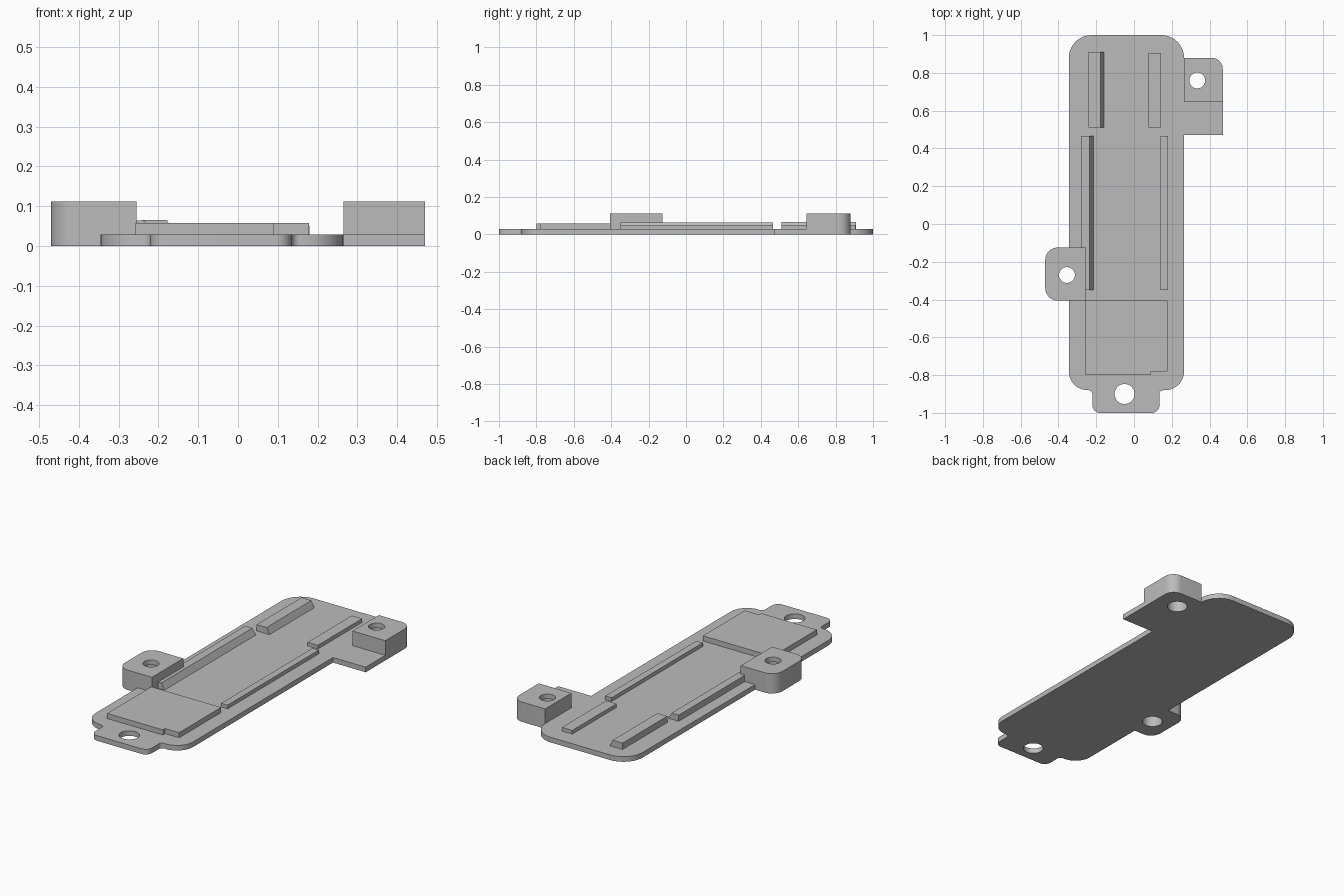
import bpy
import bmesh
import math
from mathutils import Vector

cube = bpy.data.objects.get("Cube")
if cube:
    bpy.data.objects.remove(cube, do_unlink=True)

grey = bpy.data.materials.new("plain grey")
grey.use_nodes = True
grey.diffuse_color = (0.5, 0.5, 0.5, 1)
grey.node_tree.nodes["Principled BSDF"].inputs["Base Color"].default_value = (0.5, 0.5, 0.5, 1)

PLATE = 0.029      # plate thickness
BLOCK = 0.112      # top of the screw blocks
BORE = 0.085       # top of the wide lower part of the block holes
WIDE, NARROW = 0.053, 0.042


def rounded(corners, steps=10):
    """Turn (x, y, radius) corners into an outline with filleted corners."""
    pts = []
    for i, (x, y, r) in enumerate(corners):
        p = Vector((x, y))
        if not r:
            pts.append(p)
            continue
        a = (Vector(corners[i - 1][:2]) - p).normalized()
        b = (Vector(corners[(i + 1) % len(corners)][:2]) - p).normalized()
        # right-angled corner: quarter arc from one leg to the other
        centre = p + (a + b) * r
        for k in range(steps + 1):
            t = math.pi / 2 * k / steps
            pts.append(centre - b * r * math.cos(t) - a * r * math.sin(t))
    return pts


def finish(name, bm):
    bmesh.ops.recalc_face_normals(bm, faces=bm.faces)
    mesh = bpy.data.meshes.new(name)
    bm.to_mesh(mesh)
    bm.free()
    mesh.materials.append(grey)
    obj = bpy.data.objects.new(name, mesh)
    bpy.context.collection.objects.link(obj)
    return obj


def extrude(name, points, offset):
    """Extrude a closed 3D outline along an offset."""
    bm = bmesh.new()
    face = bm.faces.new([bm.verts.new(p) for p in points])
    ext = bmesh.ops.extrude_face_region(bm, geom=[face], use_keep_orig=True)
    verts = [g for g in ext["geom"] if isinstance(g, bmesh.types.BMVert)]
    bmesh.ops.translate(bm, verts=verts, vec=offset)
    return finish(name, bm)


def slab(name, corners, z0, z1):
    return extrude(name, [(p.x, p.y, z0) for p in rounded(corners)], (0, 0, z1 - z0))


def activate(obj):
    bpy.ops.object.select_all(action='DESELECT')
    obj.select_set(True)
    bpy.context.view_layer.objects.active = obj


def drill(obj, x, y, radius, z0, z1):
    bm = bmesh.new()
    bmesh.ops.create_cone(bm, cap_ends=True, segments=48, radius1=radius,
                          radius2=radius, depth=z1 - z0)
    bmesh.ops.translate(bm, verts=bm.verts, vec=(x, y, (z0 + z1) / 2))
    cutter = finish("hole_cutter", bm)
    cutter.hide_render = True
    mod = obj.modifiers.new("hole", 'BOOLEAN')
    mod.operation = 'DIFFERENCE'
    mod.solver = 'EXACT'
    mod.object = cutter
    activate(obj)
    bpy.ops.object.modifier_apply(modifier=mod.name)
    bpy.data.objects.remove(cutter, do_unlink=True)


def rail(name, x0, x1, y0, y1, top, slope=0):
    """Straight rail; the +x side leans inwards by slope."""
    z = PLATE
    profile = [(x0, y0, z), (x1, y0, z), (x1 - slope, y0, top), (x0, y0, top)]
    return extrude(name, profile, (0, y1 - y0, 0))


# Base plate with front tab and the feet of both side ears
outline = [
    (-0.22, -1, 0.04), (0.135, -1, 0.04), (0.135, -0.88, 0.02),
    (0.265, -0.88, 0.1), (0.265, 0.47, 0), (0.47, 0.47, 0),
    (0.47, 0.88, 0.06), (0.265, 0.88, 0), (0.265, 1, 0.12),
    (-0.345, 1, 0.12), (-0.345, -0.125, 0), (-0.47, -0.125, 0.065),
    (-0.47, -0.405, 0.065), (-0.345, -0.405, 0), (-0.345, -0.88, 0.1),
    (-0.22, -0.88, 0.02),
]
plate = slab("base_plate", outline, 0, PLATE)

# Screw blocks on the ears
left_block = slab("left_screw_block", [
    (0.265, 0.645, 0), (0.47, 0.645, 0), (0.47, 0.88, 0.06), (0.265, 0.88, 0)],
    PLATE, BLOCK)
right_block = slab("right_screw_block", [
    (-0.47, -0.405, 0.065), (-0.255, -0.405, 0), (-0.255, -0.125, 0),
    (-0.47, -0.125, 0.065)], PLATE, BLOCK)

# Screw holes, wide below and narrow at the top of the blocks
drill(plate, -0.05, -0.9, WIDE, -0.1, 0.1)
for block, x, y in ((left_block, 0.335, 0.76), (right_block, -0.355, -0.27)):
    drill(plate, x, y, WIDE, -0.1, 0.1)
    drill(block, x, y, WIDE, -0.1, BORE)
    drill(block, x, y, NARROW, -0.1, 0.2)

# Raised pad with a small front corner notch
slab("raised_pad", [
    (-0.258, -0.8, 0), (0.09, -0.8, 0), (0.09, -0.78, 0),
    (0.178, -0.78, 0), (0.178, -0.405, 0), (-0.258, -0.405, 0)], PLATE, 0.058)

# Guide rails: tall with a leaning inner side on the right, low on the left
rail("right_long_rail", -0.28, -0.215, -0.35, 0.465, 0.064, 0.02)
rail("right_short_rail", -0.24, -0.16, 0.51, 0.91, 0.065, 0.018)
rail("left_long_rail", 0.14, 0.18, -0.35, 0.465, 0.05)
rail("left_short_rail", 0.078, 0.143, 0.51, 0.905, 0.05)

for obj in (plate, left_block, right_block):
    activate(obj)
    bpy.ops.object.shade_smooth_by_angle(angle=math.radians(30))
